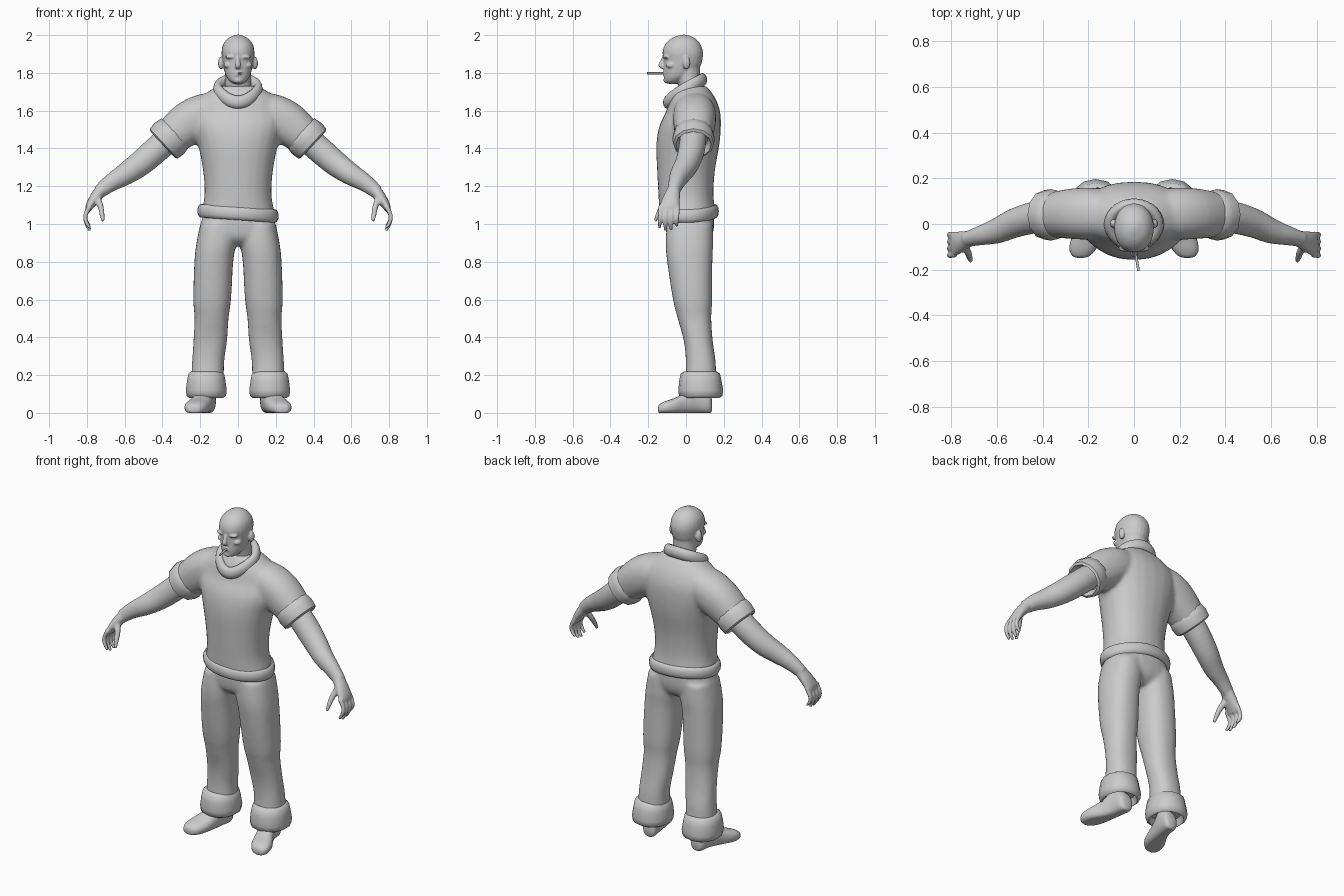
import bpy, bmesh, math
from mathutils import Vector

cube = bpy.data.objects.get("Cube")
if cube:
    bpy.data.objects.remove(cube)

grey = bpy.data.materials.new("plain_grey")
grey.use_nodes = True
COLOR = (0.6, 0.6, 0.6, 1)
grey.diffuse_color = COLOR
grey.node_tree.nodes["Principled BSDF"].inputs["Base Color"].default_value = COLOR

UP = Vector((0, 0, 1))


def spline(rows, steps):
    """Catmull-Rom interpolation through rows of equal length."""
    out = []
    for i in range(len(rows) - 1):
        a, b, c, d = (rows[min(max(k, 0), len(rows) - 1)] for k in range(i - 1, i + 3))
        for s in range(steps):
            t = s / steps
            out.append([q + t / 2 * (r - p + t * (2 * p - 5 * q + 4 * r - w + t * (3 * (q - r) + w - p)))
                        for p, q, r, w in zip(a, b, c, d)])
    return out + [list(rows[-1])]


def loft(bm, rows, axis=None, steps=4, n=24, power=2.0, closed=False):
    """Skin rows of x, y, z, depth radius, width radius; no axis means follow the path."""
    rows = spline(rows, steps) if steps > 1 else rows
    pts = [Vector(r[:3]) for r in rows]
    rings = []
    for i, r in enumerate(rows):
        if axis:
            t = Vector(axis).normalized()
        elif closed:
            t = (pts[(i + 1) % len(pts)] - pts[i - 1]).normalized()
        else:
            t = (pts[min(i + 1, len(pts) - 1)] - pts[max(i - 1, 0)]).normalized()
        ref = UP if closed or abs(t.y) > 0.85 else Vector((0, 1, 0))
        u = (ref - t * ref.dot(t)).normalized()
        v = t.cross(u)
        ring = []
        for k in range(n):
            c, s = math.cos(math.tau * k / n), math.sin(math.tau * k / n)
            cu = math.copysign(abs(c) ** (2 / power), c) * r[3]
            sv = math.copysign(abs(s) ** (2 / power), s) * r[4]
            ring.append(bm.verts.new(pts[i] + u * cu + v * sv))
        rings.append(ring)
    pairs = list(zip(rings, rings[1:])) + ([(rings[-1], rings[0])] if closed else [])
    for a, b in pairs:
        for k in range(n):
            j = (k + 1) % n
            bm.faces.new((a[k], a[j], b[j], b[k]))
    if not closed:
        bm.faces.new(rings[0][::-1])
        bm.faces.new(rings[-1])


def ball(bm, center, radii):
    made = bmesh.ops.create_uvsphere(bm, u_segments=16, v_segments=10, radius=1)["verts"]
    for v in made:
        v.co = Vector(center) + Vector(a * b for a, b in zip(v.co, radii))


def flip(rows, side):
    return [(r[0] * side, *r[1:]) for r in rows]


def finish(name, bm, voxel=0, smooth=4, angle=50):
    bmesh.ops.recalc_face_normals(bm, faces=bm.faces)
    mesh = bpy.data.meshes.new(name)
    bm.to_mesh(mesh)
    bm.free()
    mesh.materials.append(grey)
    ob = bpy.data.objects.new(name, mesh)
    bpy.context.collection.objects.link(ob)
    bpy.ops.object.select_all(action="DESELECT")
    ob.select_set(True)
    bpy.context.view_layer.objects.active = ob
    if voxel:
        # Fuse overlapping volumes into one soft skin
        mod = ob.modifiers.new("fuse", "REMESH")
        mod.mode = "VOXEL"
        mod.voxel_size = voxel
        mod.use_smooth_shade = True
        mod = ob.modifiers.new("soften", "SMOOTH")
        mod.iterations = smooth
    else:
        bpy.ops.object.shade_smooth_by_angle(angle=math.radians(angle))
    return ob


SIDES = (("left", 1), ("right", -1))

# Shirt: torso and short sleeves fused together
bm = bmesh.new()
loft(bm, [(0, .01, 1.04, .15, .2), (0, 0, 1.15, .146, .178), (0, 0, 1.28, .153, .185),
          (0, .01, 1.42, .167, .212), (0, .022, 1.52, .163, .24), (0, .038, 1.6, .142, .235),
          (0, .035, 1.67, .118, .2), (0, .03, 1.73, .08, .11)], UP, power=2.2)
for _, s in SIDES:
    loft(bm, flip([(.08, .04, 1.61, .09, .085), (.17, .045, 1.585, .112, .108),
                   (.26, .045, 1.535, .112, .115), (.36, .04, 1.455, .098, .098)], s), power=2.2)
finish("shirt", bm, .012, 8)

# Rolled hem, a little lower on the left
bm = bmesh.new()
hem = []
for k in range(32):
    a = math.tau * k / 32
    x, y = .198 * math.sin(a), -math.cos(a)
    hem.append((x, .01 + .147 * y, 1.056 - .07 * x + .012 * y * y * (y > 0), .035, .017))
loft(bm, hem, steps=1, n=12, closed=True)
finish("shirt_hem", bm)

# Rolled collar, dipping at the front
bm = bmesh.new()
collar = []
for k in range(28):
    a = math.tau * k / 28
    c = math.cos(a)
    collar.append((.107 * math.sin(a) * (1 - .12 * max(c, 0)), -.005 - .092 * c,
                   1.712 - .052 * c - .016 * max(c, 0) ** 3, .035, .025))
loft(bm, collar, steps=1, n=12, closed=True)
finish("collar", bm)

# Trousers: hips and both legs fused together
bm = bmesh.new()
loft(bm, [(0, .02, 1.07, .128, .18), (0, .02, .98, .128, .2),
          (0, .018, .92, .112, .19), (0, .02, .885, .07, .1)], UP, power=2.3)
for _, s in SIDES:
    loft(bm, flip([(.105, .02, 1.0, .122, .095), (.115, .018, .9, .126, .105),
                   (.128, .02, .8, .12, .103), (.137, .035, .6, .104, .1),
                   (.14, .045, .5, .089, .09), (.147, .065, .38, .077, .089),
                   (.158, .078, .27, .079, .085), (.163, .078, .13, .085, .088)], s), UP, power=2.3)
finish("trousers", bm, .011, 6)

for word, s in SIDES:
    # Trouser turn-up
    bm = bmesh.new()
    loft(bm, [(.168 * s, .076 + dy, z, r, r * .93) for z, r, dy in
              ((.22, .085, 0), (.208, .104, 0), (.17, .112, 0), (.12, .119, .002),
               (.09, .115, .002), (.08, .1, .002), (.12, .085, 0))], UP, 1, 14, 2.2)
    finish(word + "_trouser_cuff", bm)

    # Shoe with a flat sole, toe turned out
    bm = bmesh.new()
    loft(bm, flip([(.16, .137, .04, .03, .025), (.162, .12, .055, .058, .044),
                   (.17, .06, .075, .078, .05), (.187, 0, .052, .058, .053),
                   (.21, -.06, .036, .043, .063), (.225, -.11, .028, .034, .058),
                   (.232, -.14, .022, .024, .038), (.234, -.148, .02, .01, .015)], s),
         (0, 1, 0), power=2.4)
    for v in bm.verts:
        v.co.z = max(v.co.z, 0)
    finish(word + "_shoe", bm)

    # Sleeve cuff
    bm = bmesh.new()
    out = Vector((.73 * s, 0, -.68))
    base = Vector((.335 * s, .04, 1.48))
    loft(bm, [(*(base + out * d), r, r) for d, r in
              ((-.015, .09), (0, .106), (.04, .113), (.08, .108), (.088, .094), (.05, .075))],
         out, 1, 12)
    finish(word + "_sleeve_cuff", bm, angle=40)

    # Bare arm, hand, fingers and thumb fused together
    bm = bmesh.new()
    loft(bm, flip([(.34, .04, 1.475, .07, .07), (.43, .03, 1.395, .07, .071),
                   (.52, .005, 1.318, .064, .067), (.6, -.03, 1.262, .055, .058),
                   (.67, -.05, 1.22, .043, .047), (.735, -.067, 1.17, .033, .036)], s))
    loft(bm, flip([(.715, -.062, 1.19, .033, .034), (.755, -.076, 1.14, .045, .03),
                   (.785, -.087, 1.095, .053, .022), (.795, -.09, 1.07, .05, .014)], s), n=16)
    for k in range(4):
        y = -.045 - .03 * k
        reach = (.02, 0, -.004, .01)[k]
        loft(bm, flip([(.785, y, 1.095, .013, .014), (.808, y - .002, 1.045, .012, .012),
                       (.803, y - .004, 1.005 + reach / 2, .011, .011),
                       (.783, y - .005, .968 + reach, .008, .008)], s), n=10)
    loft(bm, flip([(.75, -.09, 1.15, .02, .02), (.727, -.125, 1.09, .016, .016),
                   (.72, -.148, 1.05, .013, .013), (.715, -.163, 1.015, .008, .008)], s), n=10)
    finish(word + "_arm", bm, .006, 3)

# Head, neck and facial features fused together
bm = bmesh.new()
loft(bm, [(0, .03, 1.63, .06, .07), (0, .022, 1.72, .06, .07), (0, .01, 1.79, .064, .068),
          (0, .005, 1.85, .07, .07)], UP)
loft(bm, [(0, -.07, 1.742, .022, .024), (0, -.064, 1.757, .05, .044), (0, -.042, 1.785, .076, .064),
          (0, -.022, 1.83, .096, .077), (0, -.016, 1.87, .103, .083), (0, -.017, 1.91, .107, .087),
          (0, -.017, 1.95, .094, .079), (0, -.015, 1.98, .066, .056), (0, -.013, 1.996, .033, .028),
          (0, -.013, 2.002, .008, .008)], UP, power=2.1)
# Nose, lips, chin
loft(bm, [(0, -.112, 1.89, .012, .011), (0, -.122, 1.865, .014, .011),
          (0, -.13, 1.838, .017, .016), (0, -.118, 1.822, .014, .015)], UP, n=12)
for z in (1.803, 1.791):
    ball(bm, (0, -.108, z), (.027, .017, .006))
ball(bm, (0, -.098, 1.76), (.028, .022, .016))
for _, s in SIDES:
    # Brow, cheekbone, ear
    ball(bm, (.036 * s, -.105, 1.884), (.034, .018, .009))
    ball(bm, (.052 * s, -.08, 1.84), (.024, .026, .016))
    ball(bm, (.09 * s, .002, 1.852), (.016, .02, .034))
finish("head", bm, .0055, 3)

# Cigarette
bm = bmesh.new()
loft(bm, [(.004, -.11, 1.798, .006, .006), (.02, -.205, 1.798, .006, .006)], steps=1, n=10)
finish("cigarette", bm)
